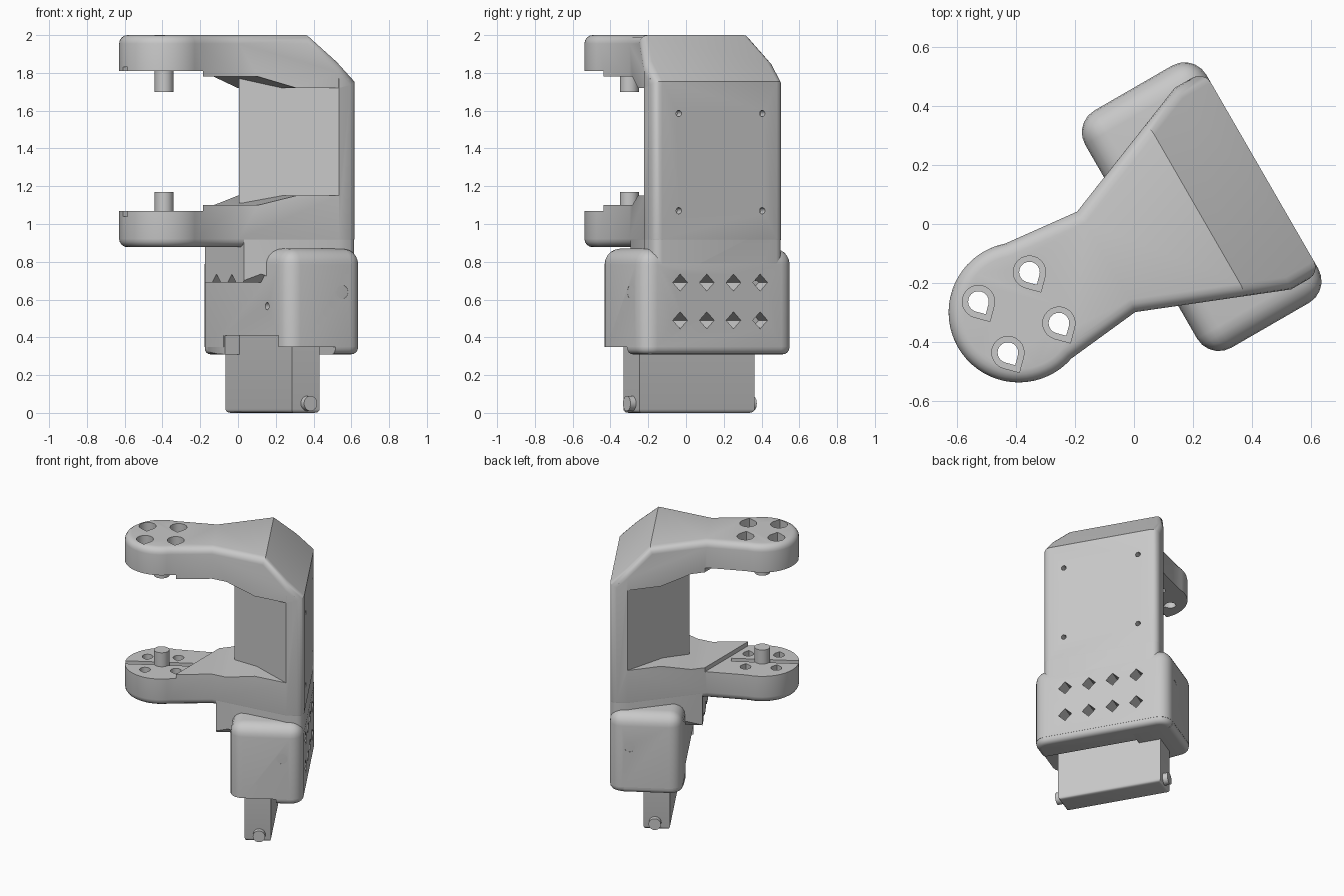
import bpy, bmesh
from math import radians, cos, sin, pi
from mathutils import Matrix, Vector

if "Cube" in bpy.data.objects:
    bpy.data.objects.remove(bpy.data.objects["Cube"])

GREY = bpy.data.materials.new("plain_grey")
GREY.use_nodes = True
GREY.diffuse_color = (0.58, 0.58, 0.58, 1)
GREY.node_tree.nodes["Principled BSDF"].inputs["Base Color"].default_value = (0.58, 0.58, 0.58, 1)

# Parts are built along a local arm axis (x), then turned into place
PLACE = Matrix.Rotation(radians(30), 4, 'Z') @ Matrix.Translation((0.011, -0.064, 0))
TIP = -0.5       # arm tip centre
BACK = 0.455     # rear face
FRONT = -0.02    # housing front
HALF = 0.395     # frame half width
parts = []


def finish(name, bm, is_part=True):
    bmesh.ops.recalc_face_normals(bm, faces=bm.faces)
    me = bpy.data.meshes.new(name)
    bm.to_mesh(me)
    bm.free()
    me.materials.append(GREY)
    ob = bpy.data.objects.new(name, me)
    bpy.context.collection.objects.link(ob)
    if is_part:
        parts.append(ob)
    return ob


def prism_mesh(pts, a, b, axis='z'):
    """Extrude a 2D outline from a to b along an axis."""
    place = {'z': lambda p, t: (p[0], p[1], t),
             'y': lambda p, t: (p[0], t, p[1]),
             'x': lambda p, t: (t, p[0], p[1])}[axis]
    bm = bmesh.new()
    lo = [bm.verts.new(place(p, a)) for p in pts]
    hi = [bm.verts.new(place(p, b)) for p in pts]
    bm.faces.new(lo)
    bm.faces.new(hi)
    n = len(pts)
    for i in range(n):
        j = (i + 1) % n
        bm.faces.new((lo[i], lo[j], hi[j], hi[i]))
    bmesh.ops.recalc_face_normals(bm, faces=bm.faces)
    return bm


def round_edges(bm, width, segments, rule):
    edges = [e for e in bm.edges if rule(e)]
    bmesh.ops.bevel(bm, geom=edges, offset=width, segments=segments,
                    profile=0.5, affect='EDGES', clamp_overlap=True)


def upright(e):
    return abs(e.verts[0].co.z - e.verts[1].co.z) > 0.1


def rect(x0, x1, y0, y1):
    return [(x0, y0), (x1, y0), (x1, y1), (x0, y1)]


def circle(cx, cy, r, n=24):
    return [(cx + r * cos(2 * pi * i / n), cy + r * sin(2 * pi * i / n)) for i in range(n)]


def teardrop(cx, cy, r, n=18):
    arc = [radians(-45 + 270 * i / n) for i in range(n + 1)]
    return [(cx + r * cos(a), cy + r * sin(a)) for a in arc] + [(cx, cy - r * 1.414)]


def cut(obs, pts, a, b, axis='z'):
    cutter = finish("cutter", prism_mesh(pts, a, b, axis), False)
    cutter.hide_render = True
    for ob in obs:
        mod = ob.modifiers.new("cut", 'BOOLEAN')
        mod.operation = 'DIFFERENCE'
        mod.solver = 'EXACT'
        mod.object = cutter
        bpy.context.view_layer.objects.active = ob
        bpy.ops.object.modifier_apply(modifier=mod.name)
    bpy.data.objects.remove(cutter)


# C-shaped frame: rounded paddle outline, sloped top rear corner, soft rim
side = [(-0.157, 0.197), (0.34, HALF), (BACK, HALF)]
arc = [radians(71 + 218 * i / 36) for i in range(37)]
outline = ([(TIP + 0.238 * cos(a), 0.238 * sin(a)) for a in arc]
           + [(x, -y) for x, y in side] + side[::-1])
bm = prism_mesh(outline, 0.877, 2.0)
slope = bmesh.ops.bisect_plane(bm, geom=bm.verts[:] + bm.edges[:] + bm.faces[:],
                               plane_co=(0.2, 0, 2.0), plane_no=(0.24, 0, 0.25), clear_outer=True)
rim = [g for g in slope['geom_cut'] if isinstance(g, bmesh.types.BMEdge)]
bmesh.ops.holes_fill(bm, edges=rim)
bmesh.ops.recalc_face_normals(bm, faces=bm.faces)
round_edges(bm, 0.045, 4, lambda e: len(e.link_faces) == 2 and e.calc_face_angle() > radians(50))
frame = finish("frame", bm)

# Opening between the arms, with sloped roots
gap = [(-1, 1.10), (-0.06, 1.10), (0.13, 1.15), (0.342, 1.15),
       (0.342, 1.72), (0.13, 1.72), (-0.06, 1.78), (-1, 1.78)]
cut([frame], gap, -0.8, 0.8, 'y')

# Wedge-shaped inner wall filling the rear of the opening
wedge = [(-0.03, 0.02), (0.34, -HALF), (0.4, -HALF + 0.002), (0.4, HALF - 0.002), (0.34, HALF)]
finish("inner_wall", prism_mesh(wedge, 1.11, 1.77))

# Stepped tip pads, cut across at a slant, with a round seat and a groove
pad = [PLACE.inverted() @ Vector(p) for p in
       ((-1, -1, 0), (-0.185, -1, 0), (-0.185, 1, 0), (-1, 1, 0))]
cut([frame], pad, 1.07, 1.81)
cut([frame], circle(TIP, 0, 0.205, 48), 1.07, 1.2)
cut([frame], rect(-0.8, -0.3, -0.022, 0.022), 1.04, 1.2)
cut([frame], rect(-0.8, -0.66, -0.022, 0.022), 1.7, 1.83)

# Screw holes in the arm tips
for sx in (-0.1, 0.1):
    for sy in (-0.1, 0.1):
        cut([frame], teardrop(TIP + sx, sy, 0.035), 0.8, 2.1)
        cut([frame], teardrop(TIP + sx, sy, 0.055), 1.91, 2.1)
        cut([frame], teardrop(TIP + sx, sy, 0.055), 0.8, 0.96)

# Screw holes in the rear face
for y in (-0.255, 0.255):
    for z in (1.07, 1.585):
        cut([frame], circle(y + 0.006, z, 0.017, 12), 0.41, 0.6, 'x')

# Pins on the arm tips
finish("lower_pin", prism_mesh(circle(TIP, 0, 0.05), 1.0, 1.17))
finish("upper_pin", prism_mesh(circle(TIP, 0, 0.05), 1.70, 1.86))

# Core under the lower arm, flush with the frame sides and back
half = [(-0.13, 0.207), (0.34, HALF - 0.001), (BACK - 0.001, HALF - 0.001)]
bm = prism_mesh([(x, -y) for x, y in half] + half[::-1], 0.69, 1.0)
round_edges(bm, 0.045, 4, lambda e: upright(e) and e.verts[0].co.x > 0.4)
core = finish("core", bm)

# Wide lower housing with rounded shoulders
bm = prism_mesh(rect(FRONT, BACK, -0.465, 0.465), 0.35, 0.87)
round_edges(bm, 0.085, 5, lambda e: any(v.co.z > 0.6 for v in e.verts))
housing = finish("housing", bm)

# Rear lip below the housing
bm = prism_mesh(rect(0.28, BACK - 0.001, -0.464, 0.464), 0.31, 0.7)
round_edges(bm, 0.085, 5, lambda e: upright(e) and e.verts[0].co.x > 0.4)
round_edges(bm, 0.035, 4, lambda e: all(v.co.z < 0.4 for v in e.verts)
            and any(v.co.x > 0.3 for v in e.verts))
lip = finish("rear_lip", bm)

# Deeper left cheek beside the tongue
bm = prism_mesh(rect(FRONT + 0.001, 0.36, 0.19, 0.464), 0.31, 0.7)
round_edges(bm, 0.085, 5, lambda e: upright(e) and e.verts[0].co.x < 0 and e.verts[0].co.y > 0.4)
round_edges(bm, 0.03, 4, lambda e: all(v.co.z < 0.4 for v in e.verts)
            and all(v.co.y > 0.3 for v in e.verts))
finish("left_cheek", bm)

# Notch over the tongue, side holes and a small front hole
cut([housing], rect(-0.1, 0.2, -0.38, 0.2), 0.2, 0.41)
for s in (-1, 1):
    cut([housing], circle(0.32, 0.64, 0.036), s * 0.38, s * 0.6, 'y')
cut([housing], circle(-0.26, 0.565, 0.02, 12), -0.1, 0.06, 'x')

# Diamond vents
d = 0.045
for i in range(4):
    y = (i - 1.5) * 0.163 + 0.004
    for z in (0.49, 0.69):
        diamond = [(y - d, z), (y, z - d), (y + d, z), (y, z + d)]
        cut([housing, lip], diamond, 0.25, 0.6, 'x')
        if z > 0.6:
            cut([core], diamond, -0.3, 0.6, 'x')

# Tongue with side nubs
bm = prism_mesh(rect(0.07, 0.24, -0.366, 0.338), 0.0, 0.5)
round_edges(bm, 0.02, 3, lambda e: all(v.co.z < 0.1 for v in e.verts))
finish("tongue", bm)
for y, label in ((-0.4, "right"), (0.372, "left")):
    finish(label + "_nub", prism_mesh(circle(0.165, 0.05, 0.04), y * 0.7, y, 'y'))

# Turn everything into place and shade
for ob in parts:
    ob.data.transform(PLACE)
    bpy.ops.object.select_all(action='DESELECT')
    ob.select_set(True)
    bpy.context.view_layer.objects.active = ob
    bpy.ops.object.shade_smooth_by_angle(angle=radians(32))
